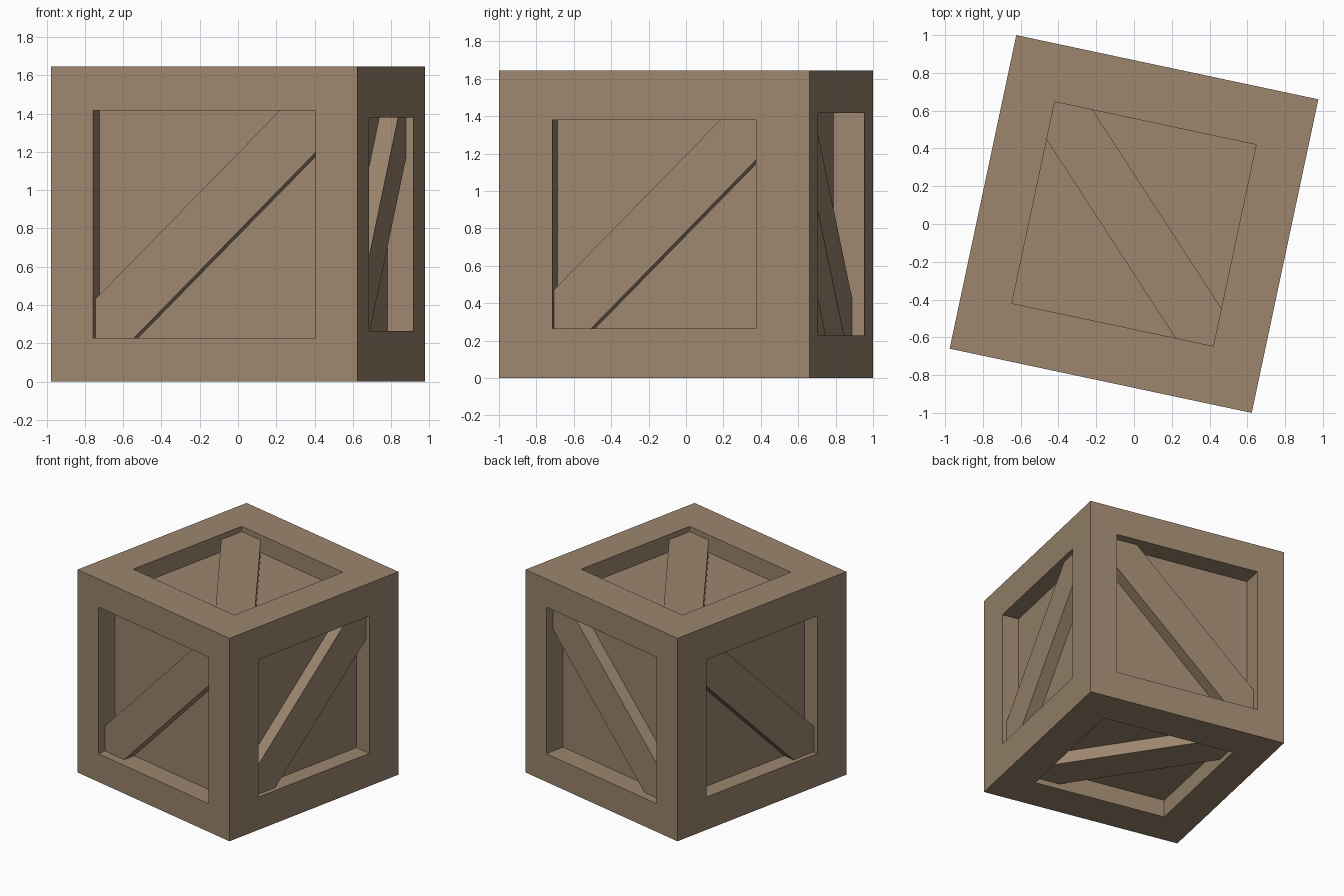
import bpy, bmesh, math
from mathutils import Vector

cube = bpy.data.objects.get("Cube")
if cube:
    bpy.data.objects.remove(cube, do_unlink=True)

HALF = Vector((0.8175, 0.8485, 0.8225))   # outer half sizes
OPENING = (0.557, 0.594, 0.545)           # half opening of the panels on each axis
PANEL, BRACE = 0.68, 0.78                 # distance of panel and brace faces from centre
BAND = 0.205                              # half width of a brace, measured along an edge
TURN = math.radians(-12)

wood = bpy.data.materials.new("tan wood")
wood.use_nodes = True
colour = (0.333, 0.238, 0.156, 1)
wood.diffuse_color = colour
wood.node_tree.nodes["Principled BSDF"].inputs["Base Color"].default_value = colour


def finish(name, bm):
    bmesh.ops.recalc_face_normals(bm, faces=bm.faces)
    mesh = bpy.data.meshes.new(name)
    bm.to_mesh(mesh)
    bm.free()
    mesh.materials.append(wood)
    obj = bpy.data.objects.new(name, mesh)
    obj.location.z = HALF.z
    obj.rotation_euler.z = TURN
    bpy.context.collection.objects.link(obj)


# Crate body: a box with a square recess in each side
bm = bmesh.new()
bmesh.ops.create_cube(bm, size=2)
bmesh.ops.scale(bm, vec=HALF, verts=bm.verts)
bm.normal_update()
for face in list(bm.faces):
    axis = max(range(3), key=lambda i: abs(face.normal[i]))
    bmesh.ops.inset_individual(bm, faces=[face], thickness=0.2)
    for v in face.verts:
        for i in range(3):
            if i != axis:
                v.co[i] = math.copysign(OPENING[axis], v.co[i])
    panel = bmesh.ops.extrude_discrete_faces(bm, faces=[face])["faces"][0]
    for v in panel.verts:
        v.co[axis] = math.copysign(PANEL, v.co[axis])
finish("crate_body", bm)


# Diagonal brace in each recess, its ends tucked into the frame
def brace(name, axis, side):
    a, b = [i for i in range(3) if i != axis]
    slope = -1 if axis == 2 else 1
    e = OPENING[axis] + 0.02
    c = e - BAND
    outline = [(-e, -e), (-c, -e), (e, c), (e, e), (c, e), (-e, -c)]
    bm = bmesh.new()
    verts = []
    for p, q in outline:
        co = Vector()
        co[a], co[b], co[axis] = p, q * slope, side * (PANEL - 0.01)
        verts.append(bm.verts.new(co))
    base = bm.faces.new(verts)
    top = bmesh.ops.extrude_face_region(bm, geom=[base], use_keep_orig=True)["geom"]
    for v in top:
        if isinstance(v, bmesh.types.BMVert):
            v.co[axis] = side * BRACE
    finish(name, bm)


for axis, names in enumerate((("right", "left"), ("front", "back"), ("bottom", "top"))):
    for side, label in zip((-1, 1), names):
        brace(label + "_brace", axis, side)
